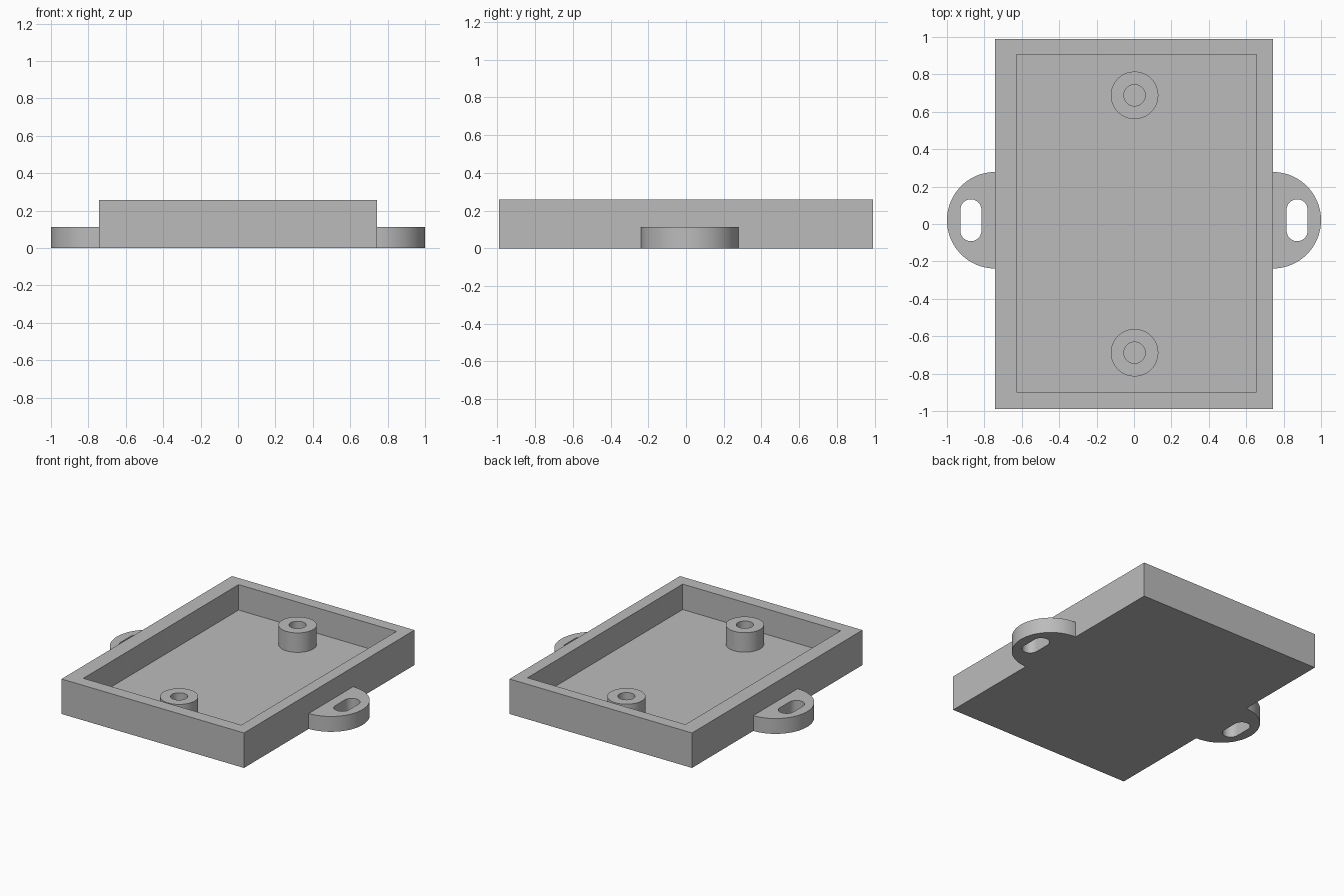
import bpy, bmesh
from math import pi, cos, sin, radians
from mathutils import Vector

if "Cube" in bpy.data.objects:
    bpy.data.objects.remove(bpy.data.objects["Cube"])

HALF_X, HALF_Y, HEIGHT = 0.742, 0.99, 0.257
FLOOR, TAB_HEIGHT, BOSS_TOP = 0.07, 0.113, 0.213
TAB_Y = 0.02

grey = bpy.data.materials.new("grey")
grey.use_nodes = True
grey.diffuse_color = (0.5, 0.5, 0.5, 1)
grey.node_tree.nodes["Principled BSDF"].inputs["Base Color"].default_value = grey.diffuse_color


def finish(name, bm, smooth=False):
    bmesh.ops.recalc_face_normals(bm, faces=bm.faces)
    mesh = bpy.data.meshes.new(name)
    bm.to_mesh(mesh)
    bm.free()
    mesh.materials.append(grey)
    obj = bpy.data.objects.new(name, mesh)
    bpy.context.collection.objects.link(obj)
    if smooth:
        bpy.ops.object.select_all(action='DESELECT')
        obj.select_set(True)
        bpy.context.view_layer.objects.active = obj
        bpy.ops.object.shade_smooth_by_angle(angle=radians(30))
    return obj


def arc(cx, cy, r, start, end, steps):
    angles = [start + (end - start) * i / steps for i in range(steps + 1)]
    return [(cx + r * cos(a), cy + r * sin(a)) for a in angles]


# Tray: a box whose top is inset to a slightly off-centre rim and sunk to the floor
def tray():
    bm = bmesh.new()
    bmesh.ops.create_cube(bm, size=2)
    for v in bm.verts:
        v.co = (v.co.x * HALF_X, v.co.y * HALF_Y, (v.co.z + 1) * HEIGHT / 2)
    top = max(bm.faces, key=lambda f: f.calc_center_median().z)
    bmesh.ops.inset_region(bm, faces=[top], thickness=0.1)
    for v in top.verts:
        v.co.x = 0.655 if v.co.x > 0 else -0.629
        v.co.y = 0.905 if v.co.y > 0 else -0.897
    pocket = bmesh.ops.extrude_discrete_faces(bm, faces=[top])["faces"][0]
    for v in pocket.verts:
        v.co.z = FLOOR
    finish("tray", bm)


# Screw boss: a turned tube standing on the tray floor
def boss(name, y):
    bm = bmesh.new()
    outer, inner = 0.127, 0.057
    profile = [(outer, FLOOR), (outer, BOSS_TOP), (inner, BOSS_TOP), (inner, FLOOR)]
    verts = [bm.verts.new((r, 0, z)) for r, z in profile]
    edges = [bm.edges.new(pair) for pair in zip(verts, verts[1:])]
    bmesh.ops.spin(bm, geom=verts + edges, cent=(0, 0, 0), axis=(0, 0, 1),
                   angle=2 * pi, steps=64, use_merge=True)
    bmesh.ops.remove_doubles(bm, verts=bm.verts, dist=1e-4)
    bmesh.ops.translate(bm, verts=bm.verts, vec=Vector((0.003, y, 0)))
    finish(name, bm, smooth=True)


# Mounting tab: a half disc with a rounded slot cut through it
def tab(name, side):
    bm = bmesh.new()
    slot_x, slot_r, reach = 0.872, 0.056, 0.056
    half_disc = arc(HALF_X, TAB_Y, 1 - HALF_X, -pi / 2, pi / 2, 48)
    slot = (arc(slot_x, TAB_Y + reach, slot_r, 0, pi, 24)
            + arc(slot_x, TAB_Y - reach, slot_r, pi, 2 * pi, 24))
    edges = []
    for loop in (half_disc, slot):
        verts = [bm.verts.new((side * x, y, 0)) for x, y in loop]
        edges += [bm.edges.new(pair) for pair in zip(verts, verts[1:] + verts[:1])]
    bmesh.ops.triangle_fill(bm, edges=edges, use_beauty=True, normal=(0, 0, 1))
    raised = bmesh.ops.extrude_face_region(bm, geom=bm.faces[:], use_keep_orig=True)["geom"]
    for v in raised:
        if isinstance(v, bmesh.types.BMVert):
            v.co.z = TAB_HEIGHT
    finish(name, bm, smooth=True)


tray()
boss("back_screw_boss", 0.688)
boss("front_screw_boss", -0.688)
tab("left_mounting_tab", 1)
tab("right_mounting_tab", -1)
